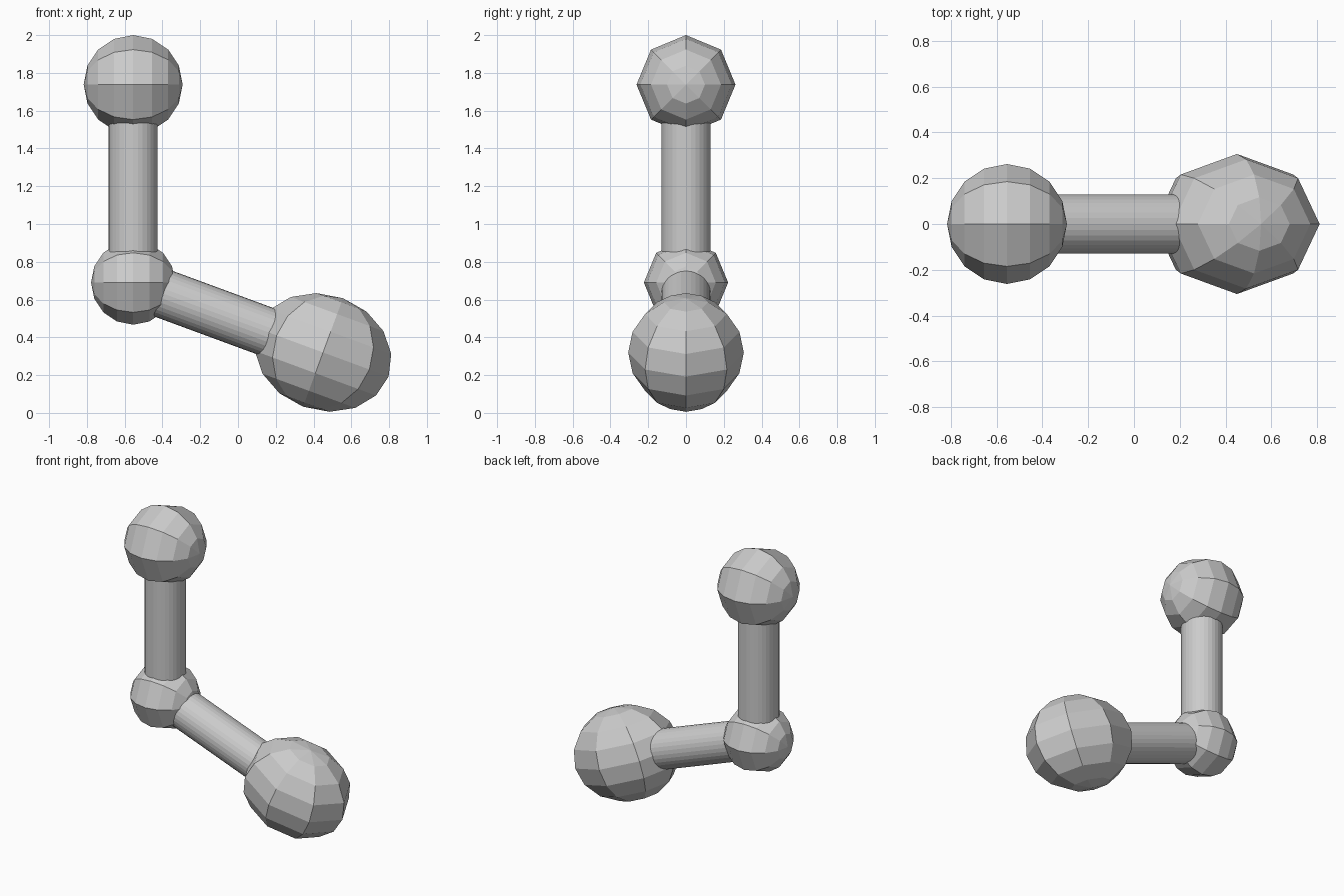
import bpy
from math import radians
from mathutils import Matrix, Vector

if "Cube" in bpy.data.objects:
    bpy.data.objects.remove(bpy.data.objects["Cube"])

top = Vector((-0.555, 0, 1.738))
elbow = Vector((-0.555, 0, 0.69))
foot = Vector((0.45, 0, 0.32))


def ball(name, centre, radius, tilt=0.0, stretch=1.0):
    """Eight-sided ball with its poles sideways, optionally stretched along its limb."""
    bpy.ops.mesh.primitive_uv_sphere_add(segments=8, ring_count=8, radius=radius)
    ob = bpy.context.object
    ob.name = name
    ob.data.transform(Matrix.Rotation(radians(90), 4, 'Y'))
    ob.scale = (1, 1, stretch)
    ob.rotation_euler = (0, tilt, 0)
    ob.location = centre
    return ob


def rod(name, a, b, radius=0.13):
    """Round bar between two points."""
    d = b - a
    bpy.ops.mesh.primitive_cylinder_add(vertices=32, radius=radius, depth=d.length,
                                        location=(a + b) / 2)
    ob = bpy.context.object
    ob.name = name
    ob.rotation_euler = (0, d.angle(Vector((0, 0, 1))), 0)
    return ob


# Upright limb
rod("upright_rod", elbow, top)
ball("top_ball", top, 0.262)

# Joint
ball("elbow_ball", elbow, 0.223)

# Sloping limb with a stretched end ball
rod("sloping_rod", elbow, foot)
slope = (foot - elbow).angle(Vector((0, 0, 1)))
ball("end_ball", foot, 0.306, slope, 0.37 / 0.306)
